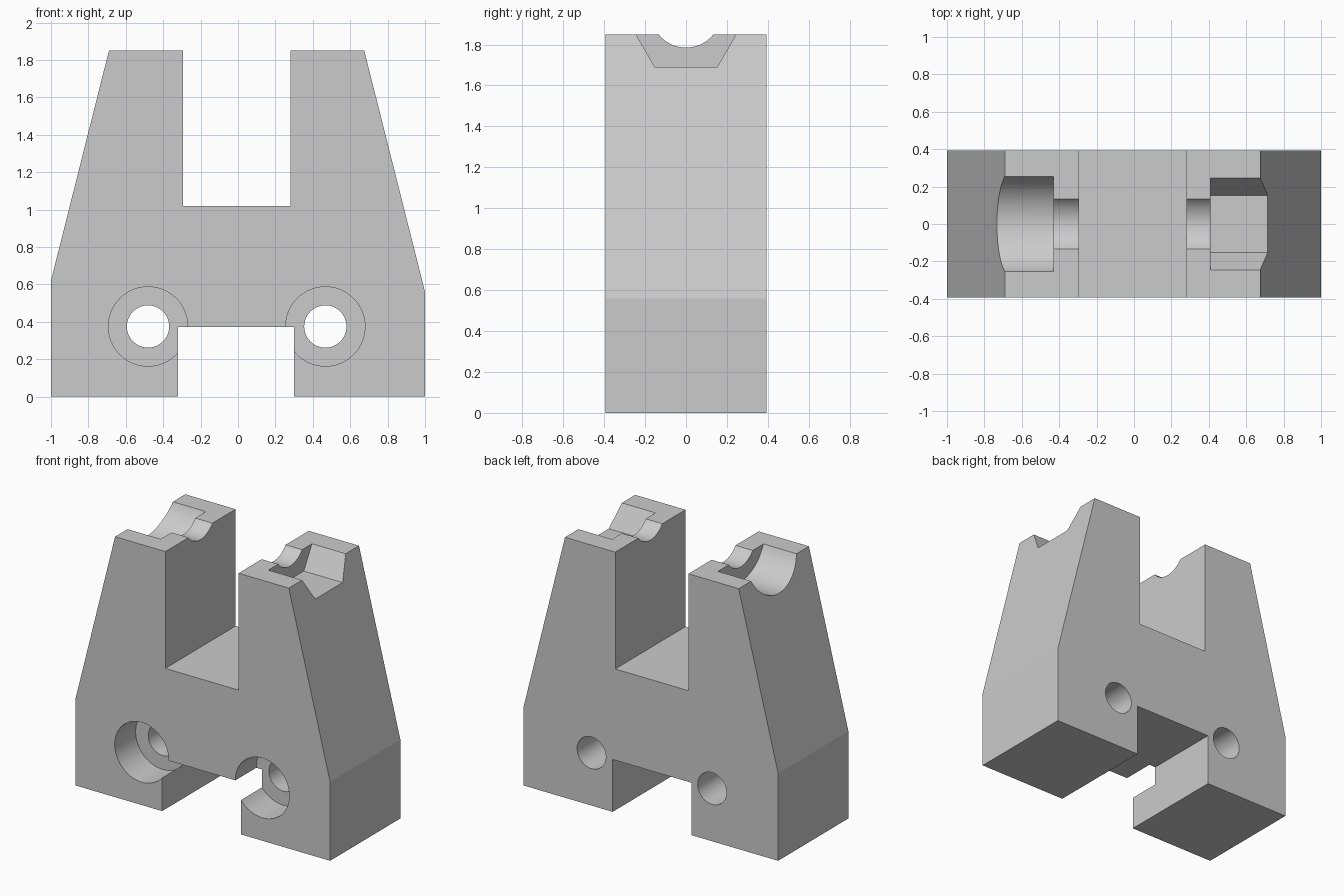
import bpy
import bmesh
import math
from mathutils import Matrix

cube = bpy.data.objects.get("Cube")
if cube:
    bpy.data.objects.remove(cube, do_unlink=True)

HALF_DEPTH = 0.394
BORE_DEPTH = 0.235
HOLE_Z = 0.375
AXIS_Z = 1.956      # axis of the bolt channel across the two towers

grey = bpy.data.materials.new("plain grey")
grey.use_nodes = True
colour = (0.6, 0.6, 0.6, 1)
grey.diffuse_color = colour
grey.node_tree.nodes["Principled BSDF"].inputs["Base Color"].default_value = colour


def add_object(name, bm):
    bmesh.ops.recalc_face_normals(bm, faces=bm.faces)
    mesh = bpy.data.meshes.new(name)
    bm.to_mesh(mesh)
    bm.free()
    mesh.materials.append(grey)
    obj = bpy.data.objects.new(name, mesh)
    bpy.context.collection.objects.link(obj)
    return obj


def prism(name, axis, start, end, radius, across, z, sides=96):
    """Closed prism along x or y; 'across' is its other horizontal position."""
    bm = bmesh.new()
    bmesh.ops.create_cone(bm, cap_ends=True, segments=sides, radius1=radius,
                          radius2=radius, depth=end - start)
    middle = (start + end) / 2
    if axis == "x":
        turn, place = Matrix.Rotation(math.pi / 2, 4, "Y"), (middle, across, z)
    else:
        turn, place = Matrix.Rotation(math.pi / 2, 4, "X"), (across, middle, z)
    bm.transform(Matrix.Translation(place) @ turn)
    return add_object(name, bm)


# Block: front outline extruded from front to back
outline = [(-1, 0), (-1, 0.62), (-0.69, 1.85), (-0.295, 1.85), (-0.295, 1.02),
           (0.28, 1.02), (0.28, 1.85), (0.675, 1.85), (1, 0.56), (1, 0),
           (0.3, 0), (0.3, 0.372), (-0.32, 0.372), (-0.32, 0)]
bm = bmesh.new()
face = bm.faces.new([bm.verts.new((x, -HALF_DEPTH, z)) for x, z in outline])
extruded = bmesh.ops.extrude_face_region(bm, geom=[face])["geom"]
bmesh.ops.translate(bm, vec=(0, 2 * HALF_DEPTH, 0),
                    verts=[v for v in extruded if isinstance(v, bmesh.types.BMVert)])
block = add_object("bracket_block", bm)

# Screw holes with counterbores in the front
cutters = []
for side, x in (("right", -0.481), ("left", 0.467)):
    cutters.append(prism(side + "_screw_hole", "y", -0.6, 0.6, 0.113, x, HOLE_Z))
    cutters.append(prism(side + "_counterbore", "y", -0.6, BORE_DEPTH - HALF_DEPTH,
                         0.212, x, HOLE_Z))

# Bolt channel, round head seat and hexagonal nut seat in the tower tops
cutters.append(prism("bolt_channel", "x", -0.5, 0.5, 0.171, 0, AXIS_Z))
cutters.append(prism("round_head_seat", "x", -1.1, -0.43, 0.276, 0, AXIS_Z))
cutters.append(prism("hex_nut_seat", "x", 0.41, 1.1, 0.306, 0, AXIS_Z, 6))

bpy.context.view_layer.objects.active = block
for cutter in cutters:
    cutter.hide_render = True
    cut = block.modifiers.new(cutter.name, "BOOLEAN")
    cut.operation = "DIFFERENCE"
    cut.solver = "EXACT"
    cut.object = cutter
    bpy.ops.object.modifier_apply(modifier=cut.name)
    bpy.data.objects.remove(cutter, do_unlink=True)

# Smooth round walls, sharp edges elsewhere
bpy.ops.object.select_all(action="DESELECT")
block.select_set(True)
bpy.ops.object.shade_smooth_by_angle(angle=math.radians(12))
